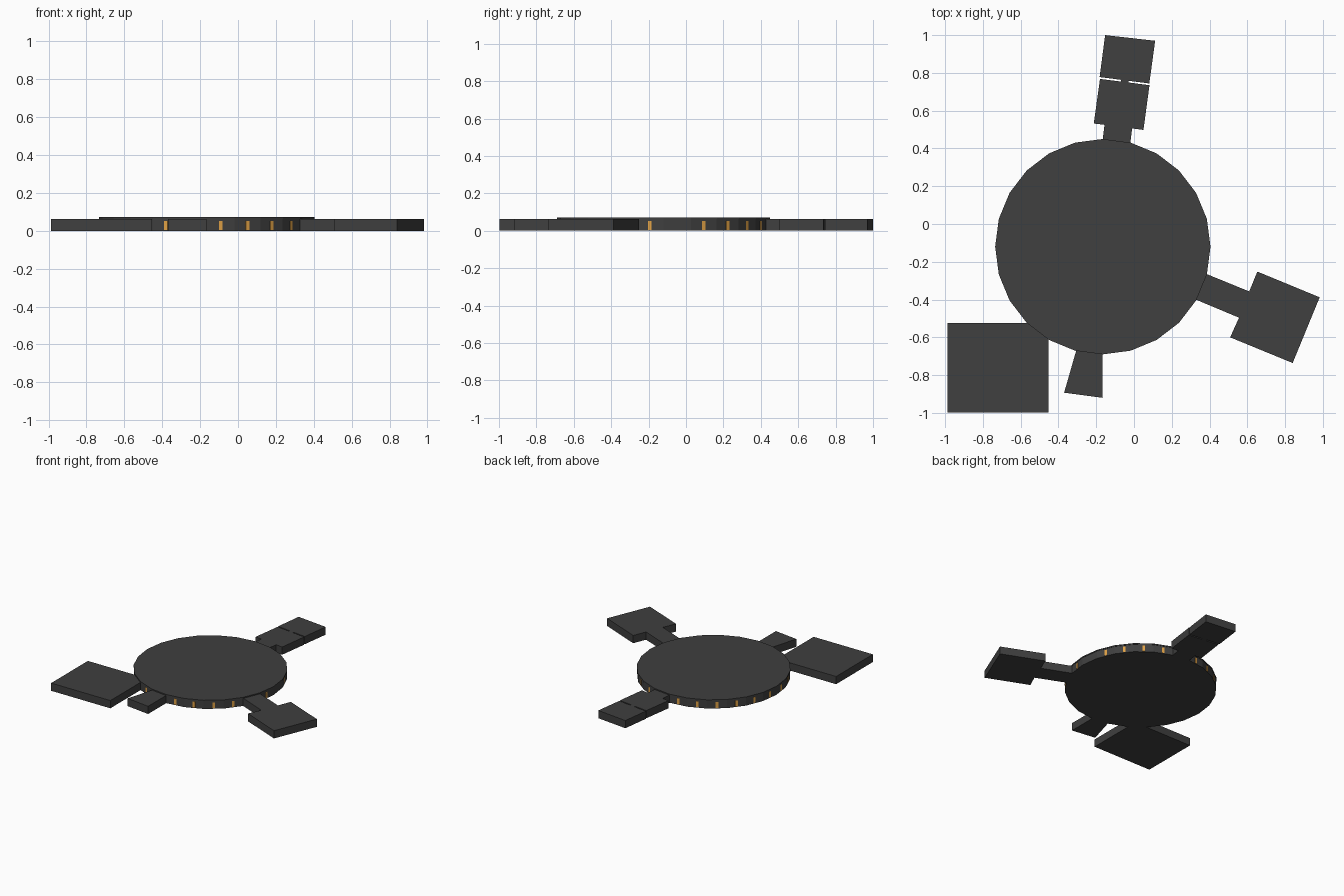
import bpy, bmesh, math

if "Cube" in bpy.data.objects:
    bpy.data.objects.remove(bpy.data.objects["Cube"])

CX, CY, R, SIDES = -0.165, -0.12, 0.57, 24
H = 0.063


def material(name, col):
    m = bpy.data.materials.new(name)
    m.diffuse_color = (*col, 1)
    m.use_nodes = True
    m.node_tree.nodes["Principled BSDF"].inputs["Base Color"].default_value = m.diffuse_color
    return m


dark = material("dark_grey", (0.05, 0.05, 0.05))
amber = material("amber", (0.75, 0.36, 0.06))


def prism(name, outline, z0, z1, mat=dark):
    """Extrude a flat outline from z0 to z1."""
    bm = bmesh.new()
    face = bm.faces.new([bm.verts.new((x, y, z0)) for x, y in outline])
    ext = bmesh.ops.extrude_face_region(bm, geom=[face])
    for v in ext["geom"]:
        if isinstance(v, bmesh.types.BMVert):
            v.co.z = z1
    bmesh.ops.recalc_face_normals(bm, faces=bm.faces)
    me = bpy.data.meshes.new(name)
    bm.to_mesh(me)
    bm.free()
    ob = bpy.data.objects.new(name, me)
    bpy.context.collection.objects.link(ob)
    me.materials.append(mat)
    return ob


def ring(r):
    return [(CX + r * math.cos(2 * math.pi * i / SIDES),
             CY + r * math.sin(2 * math.pi * i / SIDES)) for i in range(SIDES)]


# Round hall with a thin roof slab
prism("round_hall", ring(R - 0.003), 0, H)
prism("round_roof", ring(R), H, 0.072)

# Narrow windows in the wall facets, skipping those behind the wings
skip = {0, 5, 14, 15, 17, 22}
for i in range(SIDES):
    if i in skip:
        continue
    a = math.radians(7.5 + 15 * i)
    c, s = math.cos(a), math.sin(a)
    d = (R - 0.003) * math.cos(math.pi / SIDES)
    box = [(-0.004, -0.01), (0.002, -0.01), (0.002, 0.01), (-0.004, 0.01)]
    prism("window", [(CX + (d + u) * c - v * s, CY + (d + u) * s + v * c)
                     for u, v in box], 0.005, 0.052, amber)

# North wing: neck and two blocks joined by a small link
prism("north_wing_near", [(-0.168, 0.43), (-0.022, 0.41), (-0.010, 0.506), (0.050, 0.498),
                          (0.082, 0.735), (-0.180, 0.768), (-0.213, 0.532), (-0.156, 0.525)], 0, H)
prism("north_wing_far", [(-0.182, 0.778), (0.081, 0.744), (0.112, 0.970), (-0.153, 1.0)], 0, H)
prism("north_wing_link", [(-0.07, 0.75), (-0.03, 0.745), (-0.027, 0.765), (-0.067, 0.77)], 0, H)

# East wing: neck and square room
prism("east_wing", [(0.36, -0.255), (0.610, -0.357), (0.653, -0.252), (0.983, -0.388),
                    (0.840, -0.736), (0.509, -0.600), (0.556, -0.496), (0.31, -0.393)], 0, H)

# South porch and the large square hall in the corner
prism("south_porch", [(-0.30, -0.65), (-0.167, -0.66), (-0.167, -0.920), (-0.370, -0.893)], 0, H)
prism("corner_hall", [(-0.987, -0.525), (-0.987, -0.998), (-0.453, -0.998),
                      (-0.453, -0.60), (-0.54, -0.525)], 0, H)
